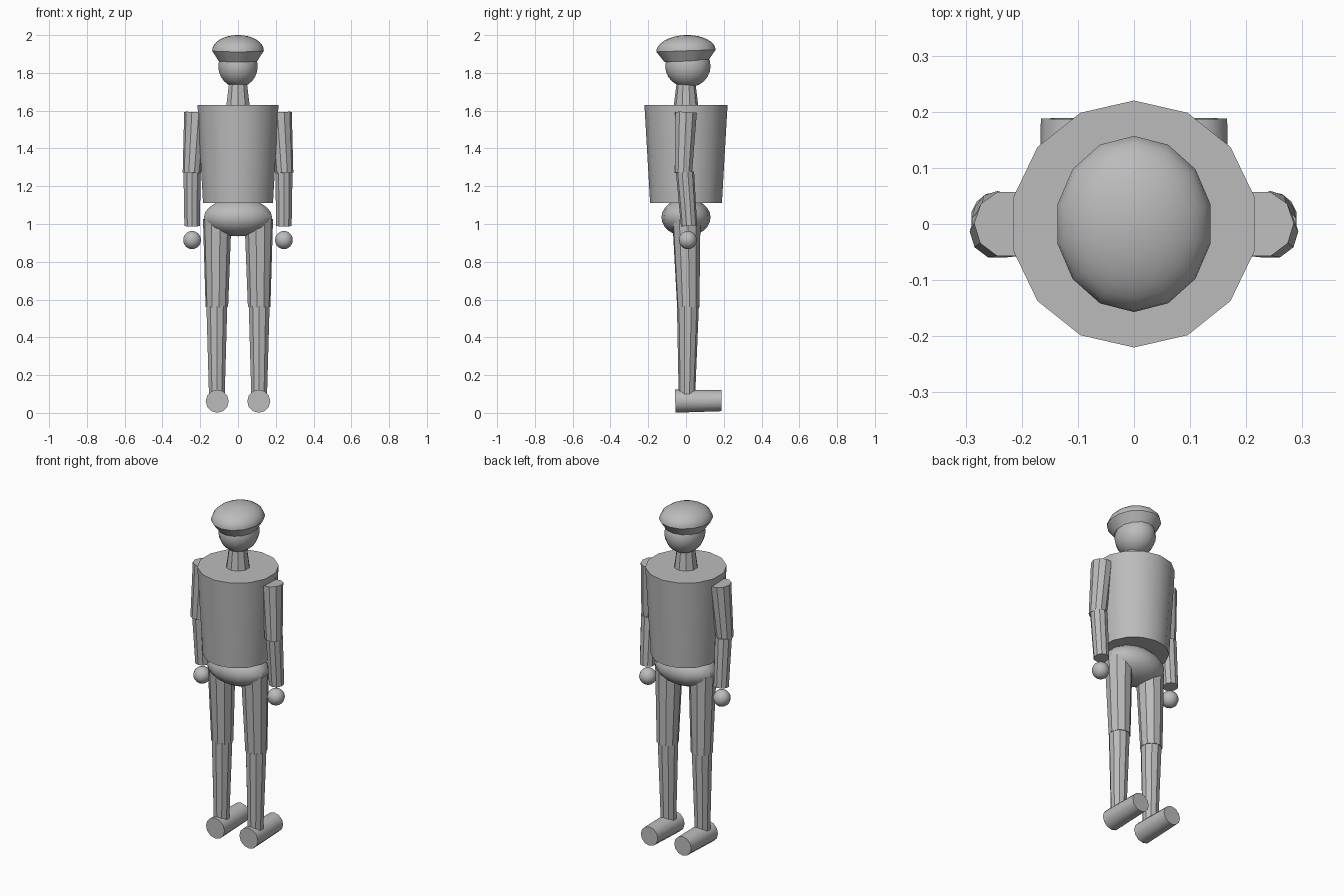
import bpy
from math import radians, cos, sin, pi
from mathutils import Vector

if "Cube" in bpy.data.objects:
    bpy.data.objects.remove(bpy.data.objects["Cube"])

grey = bpy.data.materials.new("plain grey")
grey.use_nodes = True
grey.diffuse_color = (0.5, 0.5, 0.5, 1)
grey.node_tree.nodes["Principled BSDF"].inputs["Base Color"].default_value = (0.5, 0.5, 0.5, 1)


def finish(name):
    """Name the active part, colour it and smooth its soft edges."""
    ob = bpy.context.object
    ob.name = name
    ob.data.materials.append(grey)
    bpy.ops.object.transform_apply(location=False, rotation=True, scale=True)
    bpy.ops.object.shade_smooth_by_angle(angle=radians(30))
    return ob


def limb(name, a, b, ra, rb, sides=10):
    """Tapered cylinder from point a to point b."""
    a, b = Vector(a), Vector(b)
    axis = b - a
    bpy.ops.mesh.primitive_cone_add(vertices=sides, radius1=ra, radius2=rb,
                                    depth=axis.length, location=(a + b) / 2)
    bpy.context.object.rotation_euler = axis.to_track_quat('Z', 'Y').to_euler()
    return finish(name)


def ball(name, centre, size):
    """Ellipsoid with the given half sizes."""
    bpy.ops.mesh.primitive_uv_sphere_add(segments=14, ring_count=12, radius=1, location=centre)
    bpy.context.object.scale = size
    return finish(name)


def lathe(name, profile, centre, size, sides=14):
    """Closed stack of rings; the profile lists (radius, height)."""
    verts = [(r * sin(2 * pi * i / sides), r * cos(2 * pi * i / sides), z)
             for r, z in profile for i in range(sides)]
    faces = []
    for k in range(len(profile) - 1):
        for i in range(sides):
            j = (i + 1) % sides
            faces.append((k * sides + j, k * sides + i,
                          (k + 1) * sides + i, (k + 1) * sides + j))
    faces.append(tuple(range(sides)))
    faces.append(tuple(reversed(range(len(verts) - sides, len(verts)))))
    mesh = bpy.data.meshes.new(name)
    mesh.from_pydata(verts, [], faces)
    ob = bpy.data.objects.new(name, mesh)
    bpy.context.collection.objects.link(ob)
    bpy.ops.object.select_all(action='DESELECT')
    ob.select_set(True)
    bpy.context.view_layer.objects.active = ob
    ob.location, ob.scale = centre, size
    return finish(name)


# Trunk and head
lathe("torso", [(0.19, 1.11), (0.22, 1.63)], (0, 0, 0), (1, 1, 1))
ball("pelvis", (0, 0, 1.035), (0.185, 0.13, 0.1))
limb("neck", (0, 0, 1.62), (0, 0, 1.76), 0.066, 0.048)
ball("head", (0, 0.01, 1.835), (0.107, 0.12, 0.112))

# Cap: tapered band below a shallow dome, tipped slightly
dome = [(cos(radians(t)), 0.083 * sin(radians(t))) for t in range(0, 90, 11)]
cap = lathe("cap", [(0.74, -0.055)] + dome, (0, 0, 1.917), (0.14, 0.157, 1))
cap.rotation_euler.x = radians(2)

# Arms and legs, one side at a time
for side, s in (("left", 1), ("right", -1)):
    limb(side + "_upper_arm", (s * 0.225, 0, 1.59), (s * 0.245, -0.014, 1.27), 0.06, 0.048)
    limb(side + "_forearm", (s * 0.243, -0.005, 1.275), (s * 0.243, 0.016, 0.99), 0.048, 0.043)
    ball(side + "_hand", (s * 0.243, 0.01, 0.915), (0.048, 0.048, 0.048))
    limb(side + "_thigh", (s * 0.11, 0.002, 1.025), (s * 0.112, 0.012, 0.56), 0.076, 0.06)
    limb(side + "_shin", (s * 0.112, 0.01, 0.565), (s * 0.112, 0.005, 0.1), 0.058, 0.044)
    limb(side + "_foot", (s * 0.11, -0.057, 0.062), (s * 0.11, 0.188, 0.065), 0.061, 0.056, 12)
